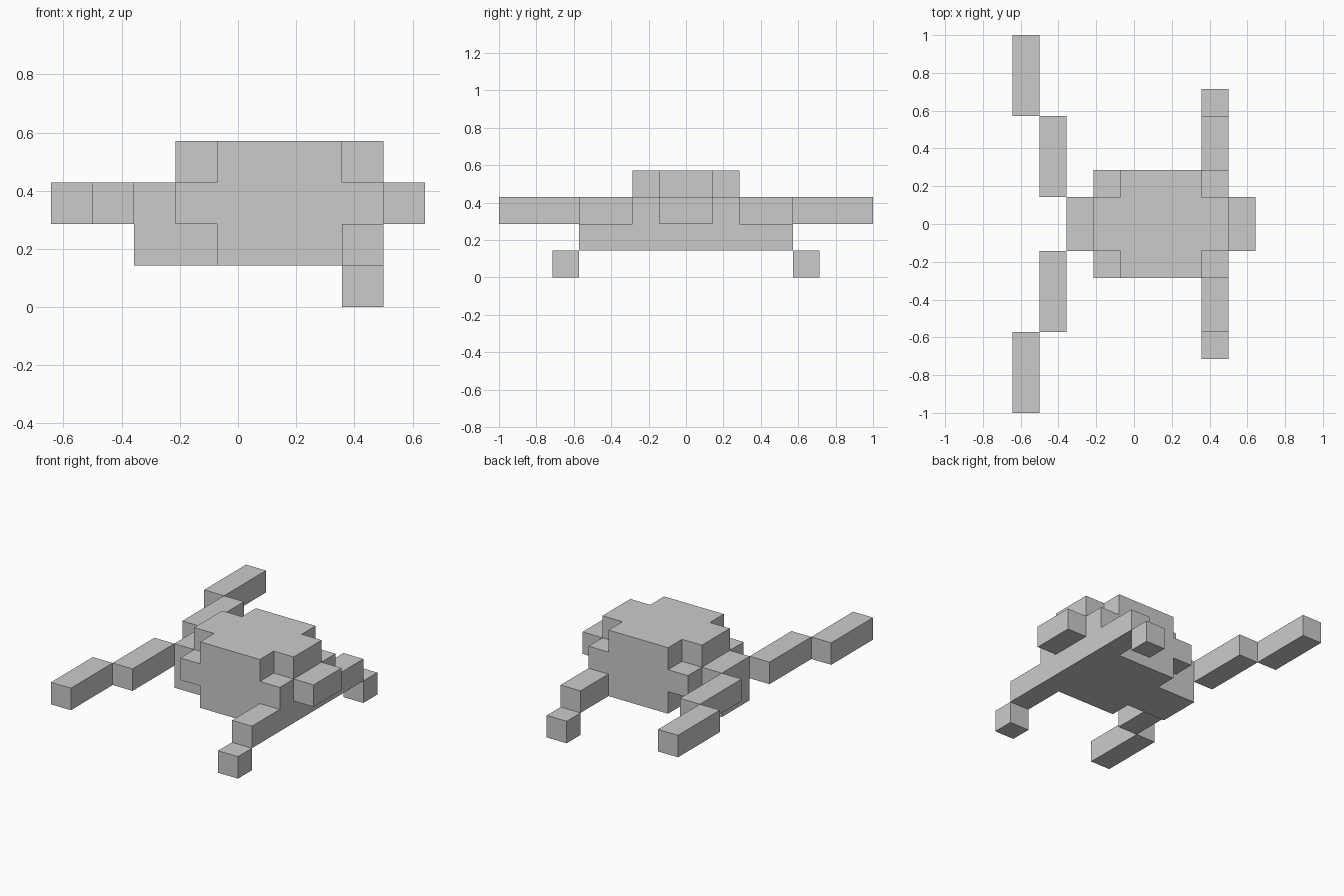
import bpy
import bmesh
from itertools import product
from mathutils import Vector

if "Cube" in bpy.data.objects:
    bpy.data.objects.remove(bpy.data.objects["Cube"])

U = 1 / 7      # edge of one cube
X0 = -4.5      # left end of the cube grid, in cubes


def box(x, y, z):
    """Cubes filling the given (start, stop) ranges; x counts from the left end."""
    return set(product(range(*x), range(*y), range(*z)))


def mirror(cells):
    return {(x, -1 - y, z) for x, y, z in cells}


# Body: 5 x 4 x 3 block without its eight corner cubes
body = box((3, 8), (-2, 2), (1, 4)) - set(product((3, 7), (-2, 1), (1, 3)))

arm_inner = box((1, 2), (1, 4), (2, 3))
arm_outer = box((0, 1), (4, 7), (2, 3))
foot = box((7, 8), (4, 5), (0, 1))
leg_bar = box((7, 8), (-4, 4), (1, 2)) - body

parts = {
    "body": body,
    "end_nub": box((8, 9), (-1, 1), (2, 3)),
    "arm_joint": box((2, 3), (-1, 1), (1, 3)),
    "leg_bar": leg_bar,
}
# Mirrored limbs
for name, cells in (("inner_arm", arm_inner), ("outer_arm", arm_outer), ("foot", foot)):
    parts[name + "_back"] = cells
    parts[name + "_front"] = mirror(cells)

solid = set().union(*parts.values())


def build(name, cells):
    """Make the exposed skin of a group of cubes, with flat areas merged."""
    bm = bmesh.new()
    for c in cells:
        for axis, sign in product(range(3), (-1, 1)):
            n = Vector((0, 0, 0))
            n[axis] = sign
            if tuple(int(a + b) for a, b in zip(c, n)) in solid:
                continue
            s = Vector((0, 0, 0))
            s[(axis + 1) % 3] = 0.5
            t = n.cross(s)
            mid = Vector(c) + Vector((X0 + 0.5, 0.5, 0.5)) + n * 0.5
            bm.faces.new([bm.verts.new((mid + d) * U)
                          for d in (-s - t, s - t, s + t, -s + t)])
    bmesh.ops.remove_doubles(bm, verts=bm.verts[:], dist=1e-4)
    bm.normal_update()
    bmesh.ops.dissolve_limit(bm, angle_limit=0.01, verts=bm.verts[:], edges=bm.edges[:])
    mesh = bpy.data.meshes.new(name)
    bm.to_mesh(mesh)
    bm.free()
    bpy.context.collection.objects.link(bpy.data.objects.new(name, mesh))


for part_name, part_cells in parts.items():
    build(part_name, part_cells)
